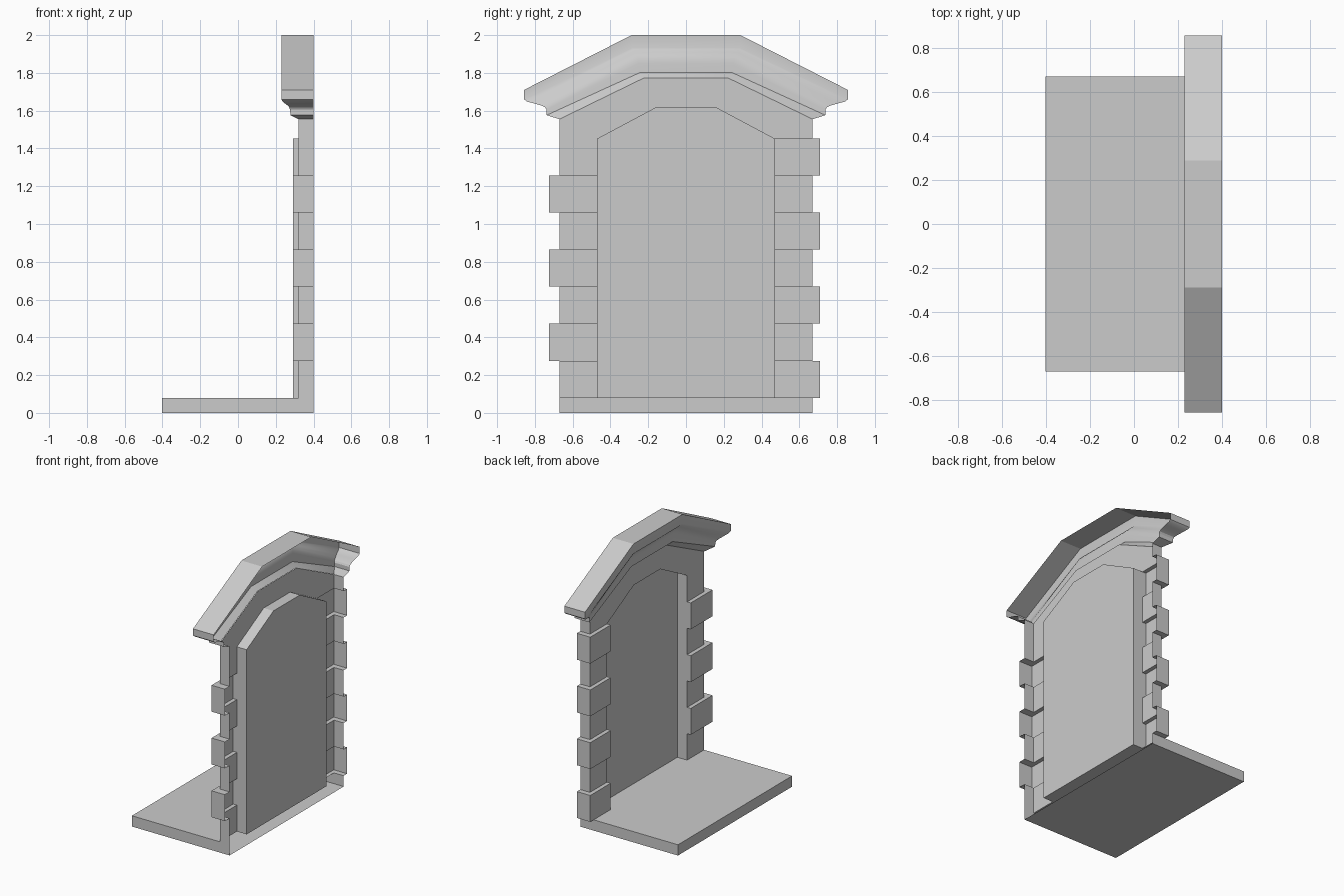
import bpy, bmesh, math

if "Cube" in bpy.data.objects:
    bpy.data.objects.remove(bpy.data.objects["Cube"])

BACK, WALL, PROUD = 0.40, 0.32, 0.29      # x of open back, wall face, raised quoins
HALF, OPEN = 0.67, 0.47                   # half widths of wall and door opening
STEP, SPRING = 0.08, 1.452                # top of slab, spring height of arch


def make(name, faces, smooth=None):
    """Open shell from polygons; welded and oriented to face the street (-x)."""
    bm = bmesh.new()
    for pts in faces:
        bm.faces.new([bm.verts.new(p) for p in pts])
    bmesh.ops.remove_doubles(bm, verts=bm.verts, dist=1e-4)
    bmesh.ops.recalc_face_normals(bm, faces=bm.faces)
    if sum(f.normal.x * f.calc_area() for f in bm.faces) > 0:
        bmesh.ops.reverse_faces(bm, faces=bm.faces)
    me = bpy.data.meshes.new(name)
    bm.to_mesh(me)
    bm.free()
    ob = bpy.data.objects.new(name, me)
    bpy.context.collection.objects.link(ob)
    if smooth:
        for p in me.polygons:
            p.use_smooth = True
        me.set_sharp_from_angle(angle=math.radians(smooth))
    return ob


def strip(a, b):
    """Quads between two polylines."""
    return [(a[i], a[i + 1], b[i + 1], b[i]) for i in range(len(a) - 1)]


def at_x(x, yz):
    return [(x, y, z) for y, z in yz]


def at_z(z, xy):
    return [(x, y, z) for x, y in xy]


# doorstep slab, open at the back
FRONT = -0.403
rim = [(BACK, -HALF), (FRONT, -HALF), (FRONT, HALF), (BACK, HALF)]
top = [(FRONT, -HALF), (FRONT, HALF), (WALL, HALF), (WALL, OPEN),
       (BACK, OPEN), (BACK, -OPEN), (WALL, -OPEN), (WALL, -HALF)]
make("doorstep", strip(at_z(0, rim), at_z(STEP, rim)) + [at_z(0, rim), at_z(STEP, top)])

# door panel
arch = [(-OPEN, SPRING), (-0.155, 1.62), (0.155, 1.62), (OPEN, SPRING)]
make("door_panel", [at_x(BACK, [(-OPEN, STEP)] + arch + [(OPEN, STEP)])])

# wall above the quoins with arched reveal
gable = [(-HALF, 1.555), (-0.225, 1.772), (0.225, 1.772), (HALF, 1.555)]
head = [at_x(WALL, [(-HALF, SPRING)] + gable + [(HALF, SPRING)] + arch[::-1])]
head += strip(at_x(WALL, arch), at_x(BACK, arch))
for s in (-HALF, HALF):
    side = [(s, SPRING), (s, 1.555)]
    head += strip(at_x(WALL, side), at_x(BACK, side))
make("wall_head", head)


# quoin columns: alternating raised wide blocks and flush narrow ones
def quoins(name, sign, wide, first):
    n = 7
    h = (SPRING - STEP) / n
    ledge = [(PROUD, OPEN), (PROUD, wide), (BACK, wide), (BACK, HALF),
             (WALL, HALF), (WALL, OPEN)]
    ledge = [(x, sign * y) for x, y in ledge]
    faces = []
    for i in range(n):
        z0, z1 = STEP + i * h, STEP + (i + 1) * h
        raised = i % 2 == first
        x, y = (PROUD, wide) if raised else (WALL, HALF)
        u = [(BACK, sign * OPEN), (x, sign * OPEN), (x, sign * y), (BACK, sign * y)]
        faces += strip(at_z(z0, u), at_z(z1, u))
        if raised:
            faces += [at_z(z0, ledge), at_z(z1, ledge)]
    make(name, faces)


quoins("quoins_left", 1, 0.71, 0)
quoins("quoins_right", -1, 0.725, 1)

# cornice rows: x, end y, end z, crown y, crown z
rows = [(0.318, 0.670, 1.555, 0.225, 1.772),
        (0.278, 0.738, 1.576, 0.243, 1.802),
        (0.275, 0.738, 1.605, 0.250, 1.850),
        (0.272, 0.745, 1.617, 0.255, 1.875),
        (0.264, 0.765, 1.627, 0.263, 1.893),
        (0.250, 0.800, 1.637, 0.271, 1.910),
        (0.236, 0.842, 1.648, 0.280, 1.922),
        (0.230, 0.857, 1.660, 0.285, 1.932),
        (0.230, 0.857, 1.710, 0.288, 2.000)]


def course(x, ye, ze, ym, zm):
    path = at_x(x, [(-ye, ze), (-ym, zm), (ym, zm), (ye, ze)])
    return [(BACK, -ye, ze)] + path + [(BACK, ye, ze)]


lines = [course(*r) for r in rows]
cornice = []
for a, b in zip(lines, lines[1:]):
    cornice += strip(a, b)
roof = lines[-1][1:-1]
cornice += strip(roof, [(BACK, y, z) for _, y, z in roof])
make("cornice", cornice, smooth=26)
